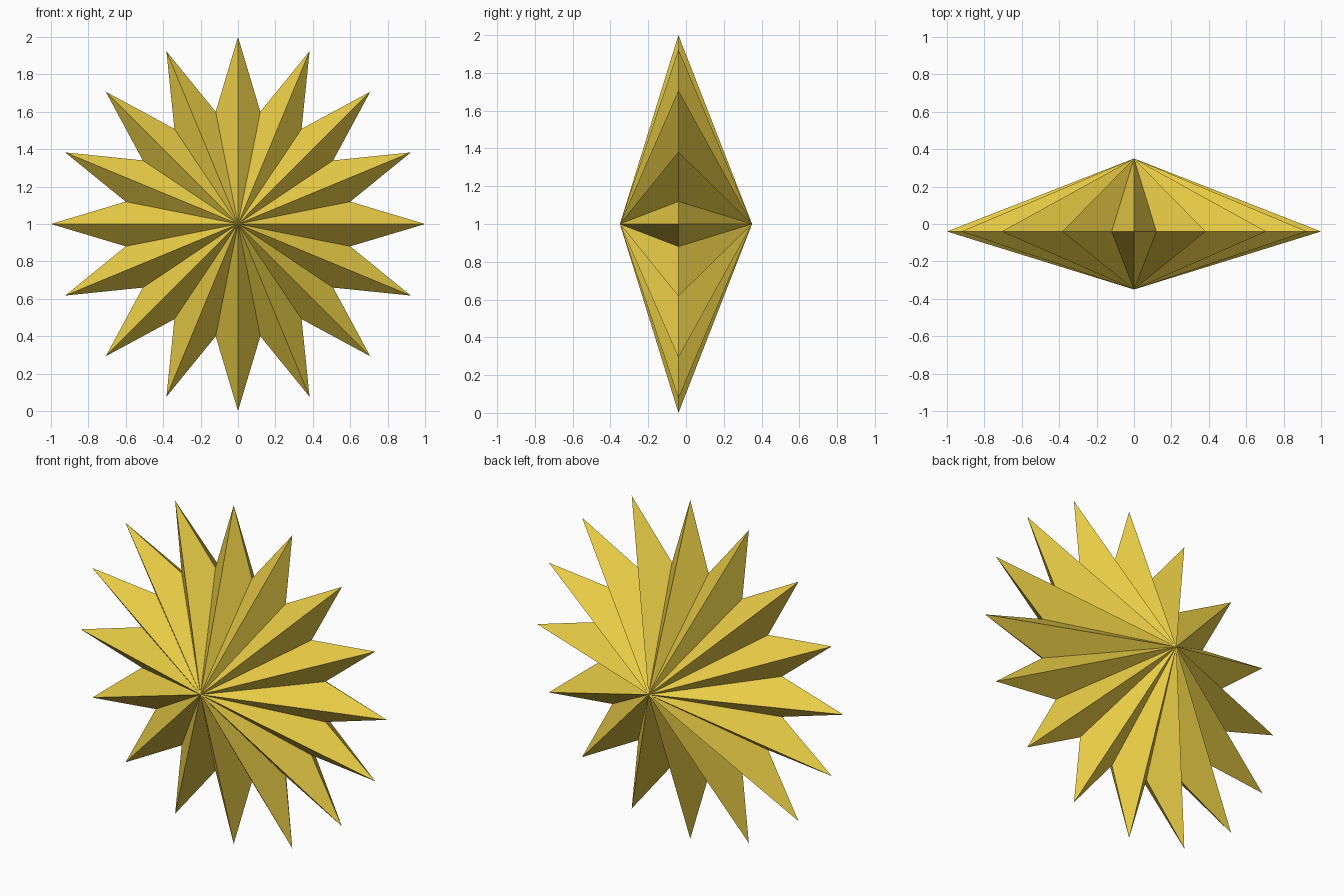
import bpy, bmesh
from math import sin, cos, pi

if "Cube" in bpy.data.objects:
    bpy.data.objects.remove(bpy.data.objects["Cube"])

POINTS = 16
OUTER, INNER = 1.0, 0.612
RIM_Y, FRONT_Y, BACK_Y, CENTRE_Z = -0.04, -0.35, 0.35, 1.0

bm = bmesh.new()

# Zigzag rim: long tips alternating with short valleys
rim = []
for i in range(2 * POINTS):
    r = INNER if i % 2 else OUTER
    a = pi * i / POINTS
    rim.append(bm.verts.new((r * sin(a), RIM_Y, CENTRE_Z + r * cos(a))))

# Fan the rim to a front apex and a back apex
front = bm.verts.new((0, FRONT_Y, CENTRE_Z))
back = bm.verts.new((0, BACK_Y, CENTRE_Z))
for a, b in zip(rim, rim[1:] + rim[:1]):
    bm.faces.new((front, a, b))
    bm.faces.new((back, b, a))
bmesh.ops.recalc_face_normals(bm, faces=bm.faces)

mesh = bpy.data.meshes.new("faceted_star")
bm.to_mesh(mesh)
bm.free()
star = bpy.data.objects.new("faceted_star", mesh)
bpy.context.collection.objects.link(star)

# Gold colour
gold = bpy.data.materials.new("gold")
gold.diffuse_color = (0.8, 0.6, 0.06, 1)
gold.use_nodes = True
gold.node_tree.nodes["Principled BSDF"].inputs["Base Color"].default_value = gold.diffuse_color
mesh.materials.append(gold)
